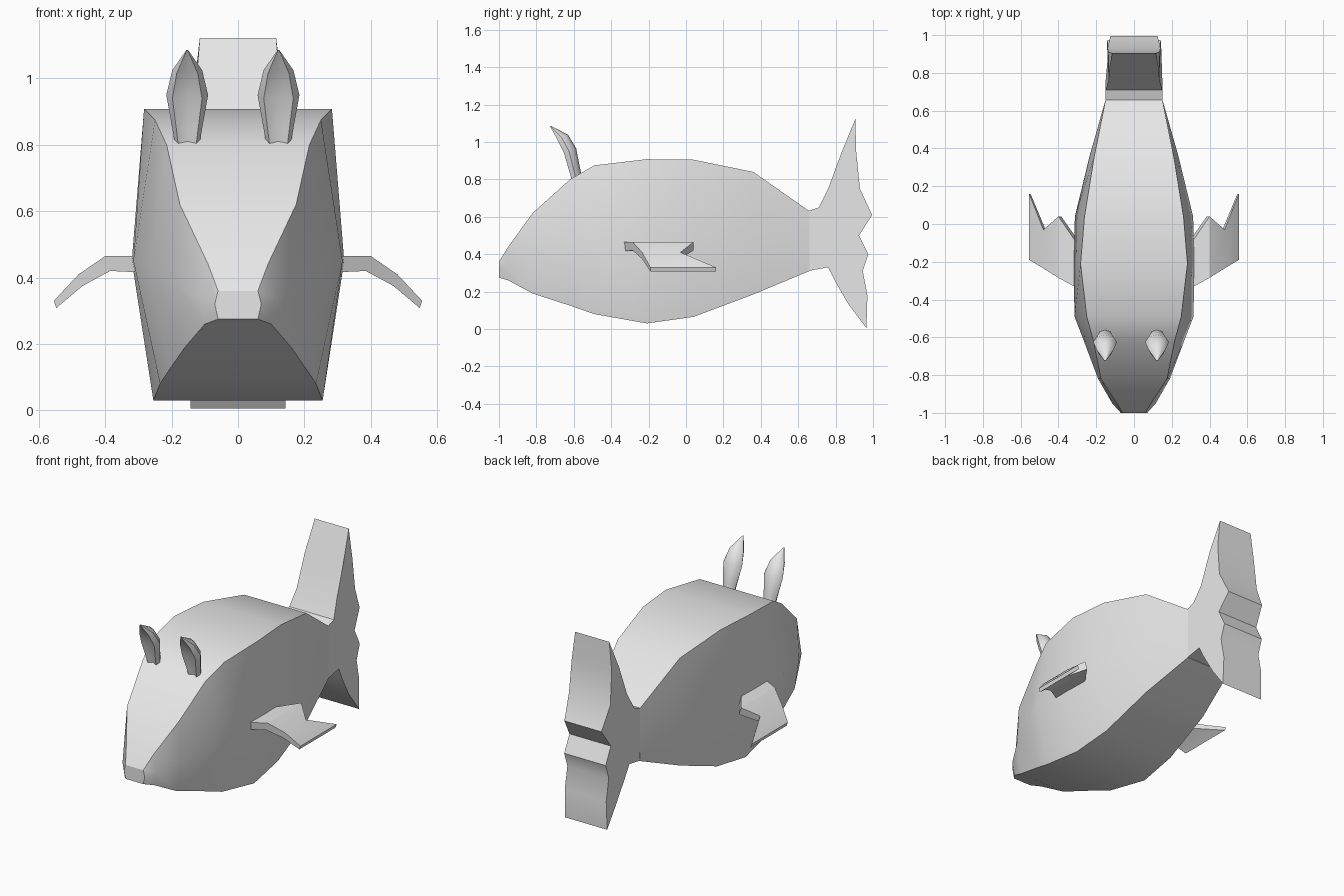
import bpy, bmesh, math

cube = bpy.data.objects.get("Cube")
if cube:
    bpy.data.objects.remove(cube)

grey = bpy.data.materials.new("light grey")
grey.use_nodes = True
colour = (0.8, 0.8, 0.8, 1)
grey.diffuse_color = colour
grey.node_tree.nodes["Principled BSDF"].inputs["Base Color"].default_value = colour


def finish(name, bm, angle):
    bmesh.ops.recalc_face_normals(bm, faces=bm.faces)
    mesh = bpy.data.meshes.new(name)
    bm.to_mesh(mesh)
    bm.free()
    mesh.materials.append(grey)
    obj = bpy.data.objects.new(name, mesh)
    bpy.context.collection.objects.link(obj)
    bpy.ops.object.select_all(action="DESELECT")
    obj.select_set(True)
    bpy.context.view_layer.objects.active = obj
    bpy.ops.object.shade_smooth_by_angle(angle=math.radians(angle))
    return obj


def loft(name, rings, angle):
    """Skin a row of equal-sized rings and cap both ends."""
    bm = bmesh.new()
    rows = [[bm.verts.new(p) for p in ring] for ring in rings]
    n = len(rows[0])
    for a, b in zip(rows, rows[1:]):
        for i in range(n):
            j = (i + 1) % n
            bm.faces.new((a[i], a[j], b[j], b[i]))
    bm.faces.new(rows[0])
    bm.faces.new(rows[-1])
    return finish(name, bm, angle)


# Body sections: y, (half width, z) at the top, middle and bottom
sections = [
    (-1.00, (.06, .36), (.07, .32), (.06, .275)),
    (-0.95, (.09, .44), (.115, .34), (.10, .26)),
    (-0.82, (.175, .62), (.19, .38), (.16, .19)),
    (-0.62, (.215, .80), (.265, .43), (.205, .125)),
    (-0.49, (.25, .875), (.315, .45), (.235, .08)),
    (-0.21, (.283, .908), (.32, .45), (.255, .03)),
    (0.04, (.262, .905), (.313, .45), (.24, .065)),
    (0.36, (.21, .84), (.235, .45), (.215, .185)),
    (0.66, (.15, .63), (.15, .45), (.15, .31)),
]
loft("body", [[(w, y, z) for w, z in pts] + [(-w, y, z) for w, z in reversed(pts)]
              for y, *pts in sections], 32)

# Tail: side outline as (y, z, half width), spanned across x
outline = [
    (.65, .63, .15), (.71, .65, .15), (.76, .75, .135), (.83, .94, .13), (.905, 1.122, .115),
    (.91, .95, .135), (.93, .75, .14), (.995, .61, .125), (.925, .50, .14), (.975, .40, .14),
    (.945, .31, .14), (.97, .18, .14), (.965, .005, .143), (.87, .13, .14), (.80, .25, .145),
    (.76, .33, .15), (.65, .31, .15),
]
loft("tail", [[(s * w, y, z) for y, z, w in outline] for s in (-1, 1)], 35)

# Side fins: x, front y, back y, top z, thickness
fin = [
    (.29, -.345, -.12, .465, .05), (.40, -.285, .04, .465, .045),
    (.48, -.235, -.03, .41, .035), (.555, -.19, .16, .33, .022),
]
for name, s in (("left", 1), ("right", -1)):
    loft(name + "_fin", [[(s * x, f, z), (s * x, b, z), (s * (x - t / 3), b, z - t),
                          (s * (x - t / 3), f, z - t)] for x, f, b, z, t in fin], 25)

# Ears: centre y, z, half width, half depth, with a hollow front
ear = [
    (-.585, .79, .035, .03), (-.60, .85, .045, .033), (-.625, .95, .063, .038),
    (-.665, 1.025, .045, .034), (-.725, 1.085, .003, .003),
]
for name, cx in (("left", .122), ("right", -.153)):
    rings = []
    for y, z, w, d in ear:
        ring = []
        for i in range(8):
            a = math.tau * i / 8
            depth = -.35 * d if i == 6 else d * math.sin(a)
            ring.append((cx + w * math.cos(a), y + depth, z + .4 * depth))
        rings.append(ring)
    loft(name + "_ear", rings, 50)
